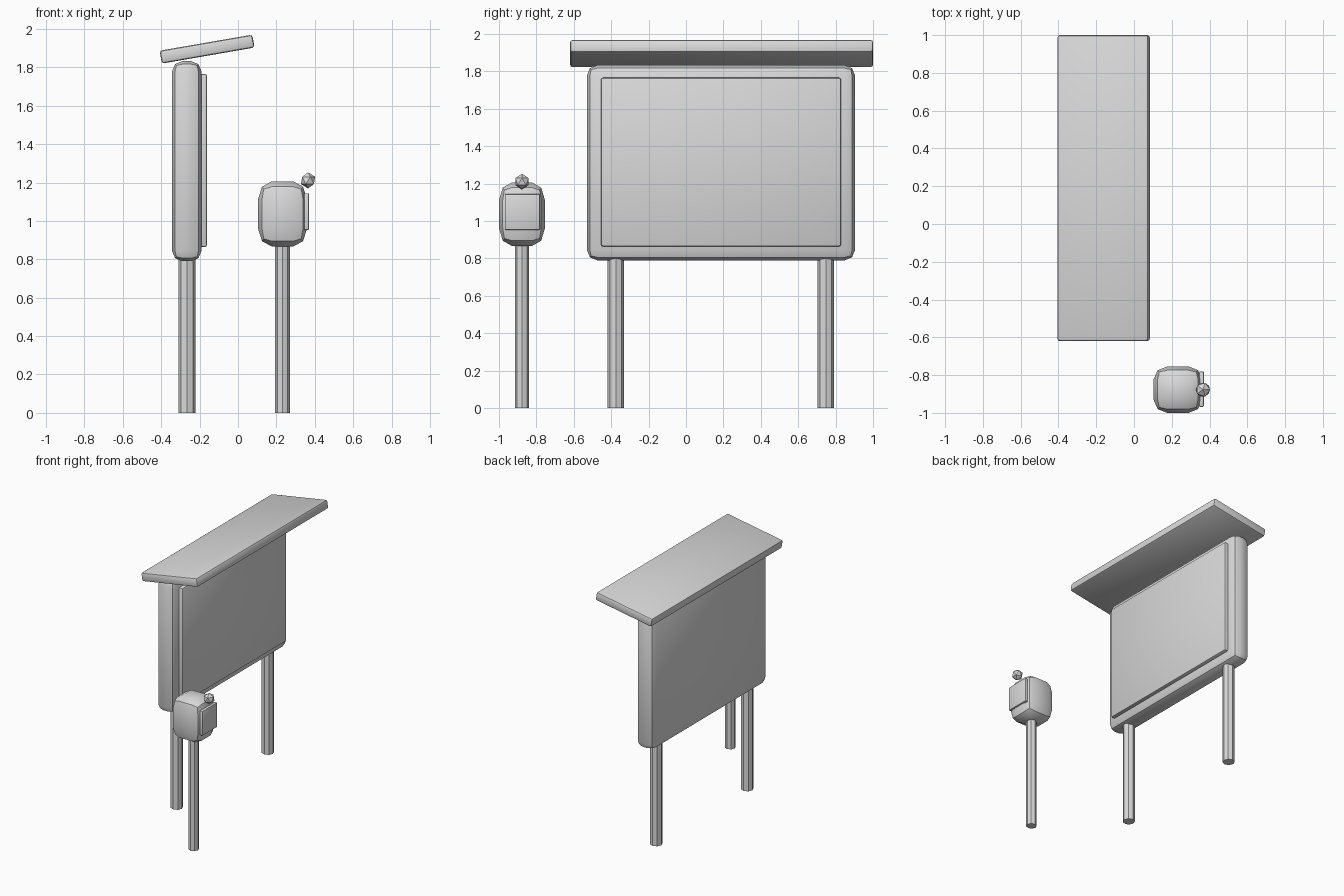
import bpy, bmesh, math
from mathutils import Matrix, Vector

if "Cube" in bpy.data.objects:
    bpy.data.objects.remove(bpy.data.objects["Cube"])

grey = bpy.data.materials.new("light grey")
grey.diffuse_color = (0.7, 0.7, 0.7, 1)
grey.use_nodes = True
grey.node_tree.nodes["Principled BSDF"].inputs["Base Color"].default_value = grey.diffuse_color


def finish(bm, name, loc, rot_y=0.0, smooth=False):
    me = bpy.data.meshes.new(name)
    bm.to_mesh(me)
    bm.free()
    me.materials.append(grey)
    ob = bpy.data.objects.new(name, me)
    ob.location = loc
    ob.rotation_euler = (0, rot_y, 0)
    bpy.context.collection.objects.link(ob)
    if smooth:
        bpy.ops.object.select_all(action='DESELECT')
        ob.select_set(True)
        bpy.context.view_layer.objects.active = ob
        bpy.ops.object.shade_smooth_by_angle(angle=math.radians(30))
    return ob


def rounded_box(name, lo, hi, bevel, segments=2, rot_y=0.0, stretch=False):
    """Bevelled box between two corners; stretch scales the bevel with the box."""
    lo, hi = Vector(lo), Vector(hi)
    size = hi - lo
    bm = bmesh.new()
    bmesh.ops.create_cube(bm, size=1)
    if not stretch:
        bmesh.ops.scale(bm, vec=size, verts=bm.verts)
    bmesh.ops.bevel(bm, geom=bm.edges[:], offset=bevel, segments=segments,
                    profile=0.5, affect='EDGES', clamp_overlap=True)
    if stretch:
        bmesh.ops.scale(bm, vec=size, verts=bm.verts)
    return finish(bm, name, (lo + hi) / 2, rot_y, True)


def post(name, x, y, r, h):
    bm = bmesh.new()
    bmesh.ops.create_cone(bm, cap_ends=True, segments=8, radius1=r, radius2=r,
                          depth=h, matrix=Matrix.Translation((0, 0, h / 2)))
    return finish(bm, name, (x, y, 0))


# Notice board: body, raised panel and two legs
rounded_box("board_body", (-0.344, -0.53, 0.79), (-0.19, 0.904, 1.833), 0.055)
rounded_box("board_panel", (-0.22, -0.455, 0.864), (-0.161, 0.829, 1.766), 0.012)
for name, y in (("board_leg_near", -0.375), ("board_leg_far", 0.748)):
    post(name, -0.266, y, 0.044, 0.84)

# Tilted roof slab
rounded_box("roof", (-0.406, -0.62, 1.861), (0.084, 1.0, 1.929), 0.014,
            rot_y=math.radians(-9.8))

# Small box on its own post, with a door plate and a ball on top
post("box_post", 0.232, -0.877, 0.038, 0.92)
rounded_box("box_body", (0.104, -1.0, 0.867), (0.36, -0.754, 1.206), 0.28, stretch=True)
rounded_box("box_door", (0.345, -0.968, 0.953), (0.37, -0.781, 1.144), 0.005)
bm = bmesh.new()
bmesh.ops.create_icosphere(bm, subdivisions=1, radius=0.042)
finish(bm, "box_ball", (0.365, -0.877, 1.211))
